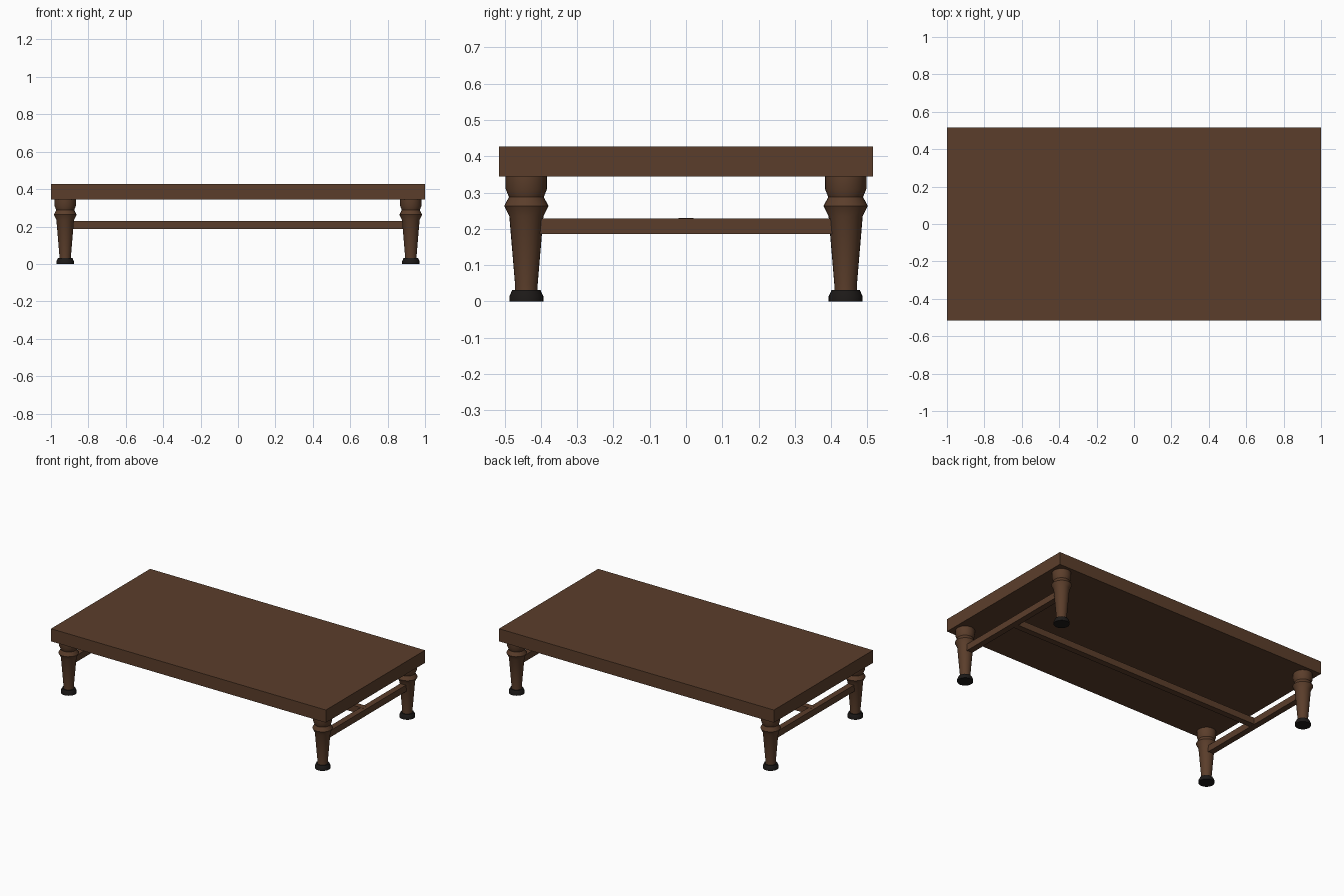
import bpy, bmesh, math

if "Cube" in bpy.data.objects:
    bpy.data.objects.remove(bpy.data.objects["Cube"])

def material(name, color):
    m = bpy.data.materials.new(name)
    m.diffuse_color = color
    m.use_nodes = True
    m.node_tree.nodes["Principled BSDF"].inputs["Base Color"].default_value = m.diffuse_color
    return m

wood = material("wood", (0.105, 0.048, 0.024, 1))
dark = material("dark_foot", (0.012, 0.010, 0.009, 1))

def box(name, center, size):
    bpy.ops.mesh.primitive_cube_add(size=1, location=center)
    ob = bpy.context.object
    ob.name = name
    ob.scale = size
    bpy.ops.object.transform_apply(location=False, rotation=False, scale=True)
    ob.data.materials.append(wood)

def lathe(name, profile, x, y, mat, n=24):
    """Turned solid from (radius, z) pairs, bottom to top."""
    bm = bmesh.new()
    rings = [[bm.verts.new((r * math.cos(2 * math.pi * i / n), r * math.sin(2 * math.pi * i / n), z))
              for i in range(n)] for r, z in profile]
    for a, b in zip(rings, rings[1:]):
        for i in range(n):
            j = (i + 1) % n
            bm.faces.new((a[i], a[j], b[j], b[i]))
    bm.faces.new(rings[0][::-1])
    bm.faces.new(rings[-1])
    me = bpy.data.meshes.new(name)
    bm.to_mesh(me)
    bm.free()
    me.materials.append(mat)
    ob = bpy.data.objects.new(name, me)
    ob.location = (x, y, 0)
    bpy.context.collection.objects.link(ob)
    bpy.ops.object.select_all(action='DESELECT')
    ob.select_set(True)
    bpy.context.view_layer.objects.active = ob
    bpy.ops.object.shade_smooth_by_angle(angle=math.radians(30))

LX, LY = 0.924, 0.44
leg_profile = [(0.031, 0.03), (0.031, 0.045), (0.047, 0.235), (0.061, 0.263),
               (0.048, 0.288), (0.057, 0.31), (0.057, 0.345)]
foot_profile = [(0.047, 0), (0.047, 0.014), (0.039, 0.031)]

# Thick slab top
box("table_top", (0, 0, 0.386), (2, 1.03, 0.083))

# Turned legs with dark feet
for sx, side in ((-1, "left"), (1, "right")):
    for sy, end in ((-1, "front"), (1, "back")):
        lathe(f"{end}_{side}_leg", leg_profile, sx * LX, sy * LY, wood)
        lathe(f"{end}_{side}_foot", foot_profile, sx * LX, sy * LY, dark)
    # Side stretcher between front and back legs
    box(f"{side}_stretcher", (sx * LX, 0, 0.207), (0.04, 2 * LY, 0.043))

# Long centre stretcher
box("centre_stretcher", (0, 0, 0.208), (2 * LX, 0.04, 0.043))
